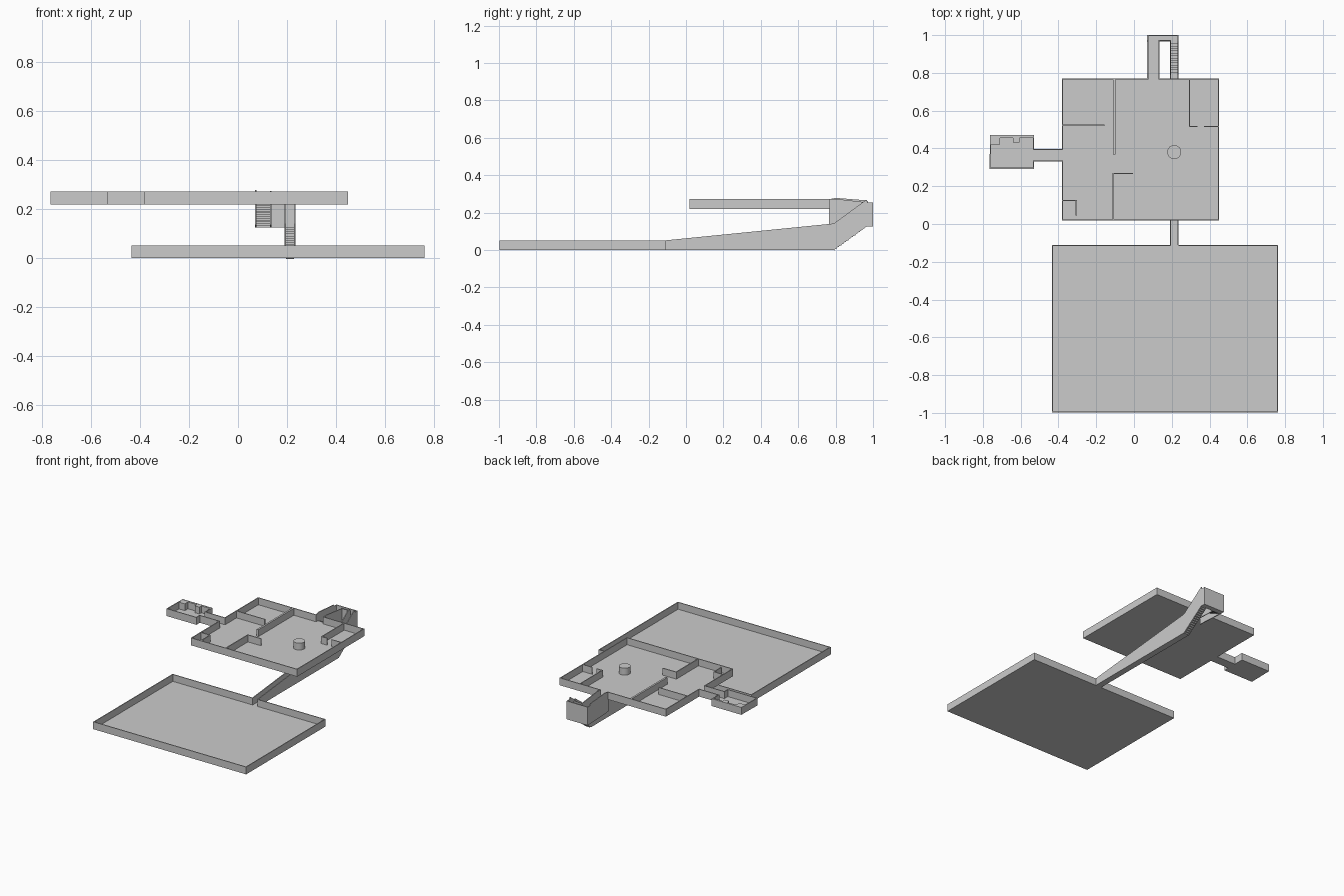
import bpy, bmesh
from mathutils import Vector

if "Cube" in bpy.data.objects:
    bpy.data.objects.remove(bpy.data.objects["Cube"])

T = 0.006      # wall thickness
F = 0.003      # floor thickness
LOW, LOW_TOP = 0.0, 0.052
UP, UP_TOP = 0.22, 0.272


def prism(name, profile, a, b, axis="z"):
    """Extrude a closed 2D profile from a to b: (x, y) along z or (y, z) along x."""
    bm = bmesh.new()
    place = (lambda p, d: (p[0], p[1], d)) if axis == "z" else (lambda p, d: (d, p[0], p[1]))
    face = bm.faces.new([bm.verts.new(place(p, a)) for p in profile])
    ext = bmesh.ops.extrude_face_region(bm, geom=[face])
    move = Vector(place((0, 0), b - a))
    bmesh.ops.translate(bm, vec=move, verts=[v for v in ext["geom"] if isinstance(v, bmesh.types.BMVert)])
    bmesh.ops.recalc_face_normals(bm, faces=bm.faces)
    me = bpy.data.meshes.new(name)
    bm.to_mesh(me)
    bm.free()
    ob = bpy.data.objects.new(name, me)
    bpy.context.collection.objects.link(ob)
    return ob


def rect(x0, x1, y0, y1):
    return [(x0, y0), (x1, y0), (x1, y1), (x0, y1)]


def wall(name, path, z0, z1, t=T):
    """Wall along an open path, thickened to its left with mitred corners."""
    pts = [Vector(p) for p in path]
    dirs = [(q - p).normalized() for p, q in zip(pts, pts[1:])]
    norms = [Vector((-d.y, d.x)) for d in dirs]
    inner = []
    for i, p in enumerate(pts):
        n1, n2 = norms[max(i - 1, 0)], norms[min(i, len(norms) - 1)]
        inner.append(p + (n1 + n2) * t / (1 + n1.dot(n2)))
    return prism(name, [tuple(p) for p in pts + inner[::-1]], z0, z1)


def room(name, outline, z0, z1):
    prism(name + "_floor", outline, z0, z0 + F)
    wall(name + "_outer_wall", outline, z0 + F, z1)


def stairs(name, x0, x1, y0, z0, y1, z1, n):
    """Folded thin stair sheet, stepped on both sides."""
    top = [(y0, z0)]
    for i in range(n):
        z = z0 + (z1 - z0) * (i + 1) / n
        top += [(y0 + (y1 - y0) * i / n, z), (y0 + (y1 - y0) * (i + 1) / n, z)]
    s = 0.003 if y1 > y0 else -0.003
    under = [(y + s, z - 0.003) for y, z in top]
    prism(name, top + under[::-1], x0, x1, "x")


# Lower hall, open at the passage door
room("lower_hall", [(0.195, -0.11), (-0.435, -0.11), (-0.435, -0.997), (0.762, -0.997),
                    (0.762, -0.11), (0.235, -0.11)], LOW, LOW_TOP)

# Upper storey: main room, side corridor and small room, open at the stair door
room("upper_storey", [(0.075, 0.77), (-0.382, 0.77), (-0.382, 0.398), (-0.53, 0.398),
                      (-0.53, 0.47), (-0.762, 0.47), (-0.765, 0.292), (-0.53, 0.292),
                      (-0.53, 0.33), (-0.382, 0.33), (-0.382, 0.018), (0.45, 0.018),
                      (0.45, 0.77), (0.135, 0.77)], UP, UP_TOP)

# Partition walls of the upper storey
partitions = {
    "long_partition": ([(-0.098, 0.368), (-0.098, 0.766)], 0.013),
    "left_partition": ([(-0.378, 0.52), (-0.155, 0.52)], T),
    "front_partition": ([(-0.107, 0.022), (-0.107, 0.264), (-0.005, 0.264)], 0.007),
    "closet_partition": ([(-0.303, 0.045), (-0.303, 0.128), (-0.378, 0.128)], T),
    "corner_partition": ([(0.29, 0.766), (0.29, 0.514), (0.336, 0.514)], T),
    "corner_stub": ([(0.37, 0.514), (0.446, 0.514)], T),
}
for name, (path, t) in partitions.items():
    wall(name, path, UP + F, UP_TOP, t)

# Stepped counter along the back of the small room
prism("stepped_counter", [(-0.758, 0.42), (-0.71, 0.42), (-0.71, 0.455), (-0.64, 0.455),
                          (-0.64, 0.432), (-0.605, 0.432), (-0.605, 0.455), (-0.535, 0.455),
                          (-0.535, 0.466), (-0.758, 0.466)], UP + F, UP_TOP - 0.001)

# Round column in the main room
bpy.ops.mesh.primitive_cylinder_add(vertices=24, radius=0.037, depth=UP_TOP - UP - F,
                                    location=(0.213, 0.381, (UP + F + UP_TOP) / 2))
bpy.context.object.name = "round_column"
bpy.ops.object.shade_smooth_by_angle()

# Passage with a flat floor and rising side walls
prism("passage_floor", rect(0.195, 0.235, -0.11, 0.79), LOW, LOW + F)
prism("passage_right_wall", [(-0.11, 0), (0.79, 0), (0.965, 0.125), (1.0, 0.125), (1.0, 0.254),
                             (0.972, 0.254), (0.965, 0.27), (0.79, 0.142), (-0.11, 0.052)],
      0.235 - T, 0.235, "x")
prism("passage_left_wall", [(-0.11, 0), (0.79, 0), (0.965, 0.125), (0.975, 0.125), (0.975, 0.254),
                            (0.965, 0.27), (0.79, 0.142), (-0.11, 0.052)],
      0.19, 0.19 + T, "x")

# Two stair flights and the landing between them
stairs("lower_flight", 0.196, 0.229, 0.79, 0.0, 0.965, 0.128, 14)
stairs("upper_flight", 0.076, 0.13, 0.965, 0.128, 0.77, 0.223, 13)
prism("landing_floor", rect(0.07, 0.235, 0.965, 1.0), 0.125, 0.128)
prism("landing_back_wall", rect(0.07, 0.229, 1.0 - T, 1.0), 0.128, 0.254)
prism("landing_inner_wall", rect(0.136, 0.19, 0.969, 0.975), 0.125, 0.254)

# Side walls of the upper flight
prism("upper_flight_left_wall", [(0.765, 0.135), (0.965, 0.125), (1.0, 0.125), (1.0, 0.254),
                                 (0.972, 0.254), (0.965, 0.266), (0.8, 0.279), (0.765, 0.272)],
      0.07, 0.07 + T, "x")
prism("upper_flight_right_wall", [(0.765, 0.135), (0.965, 0.125), (0.975, 0.125), (0.975, 0.254),
                                  (0.8, 0.274), (0.765, 0.272)],
      0.13, 0.13 + T, "x")
